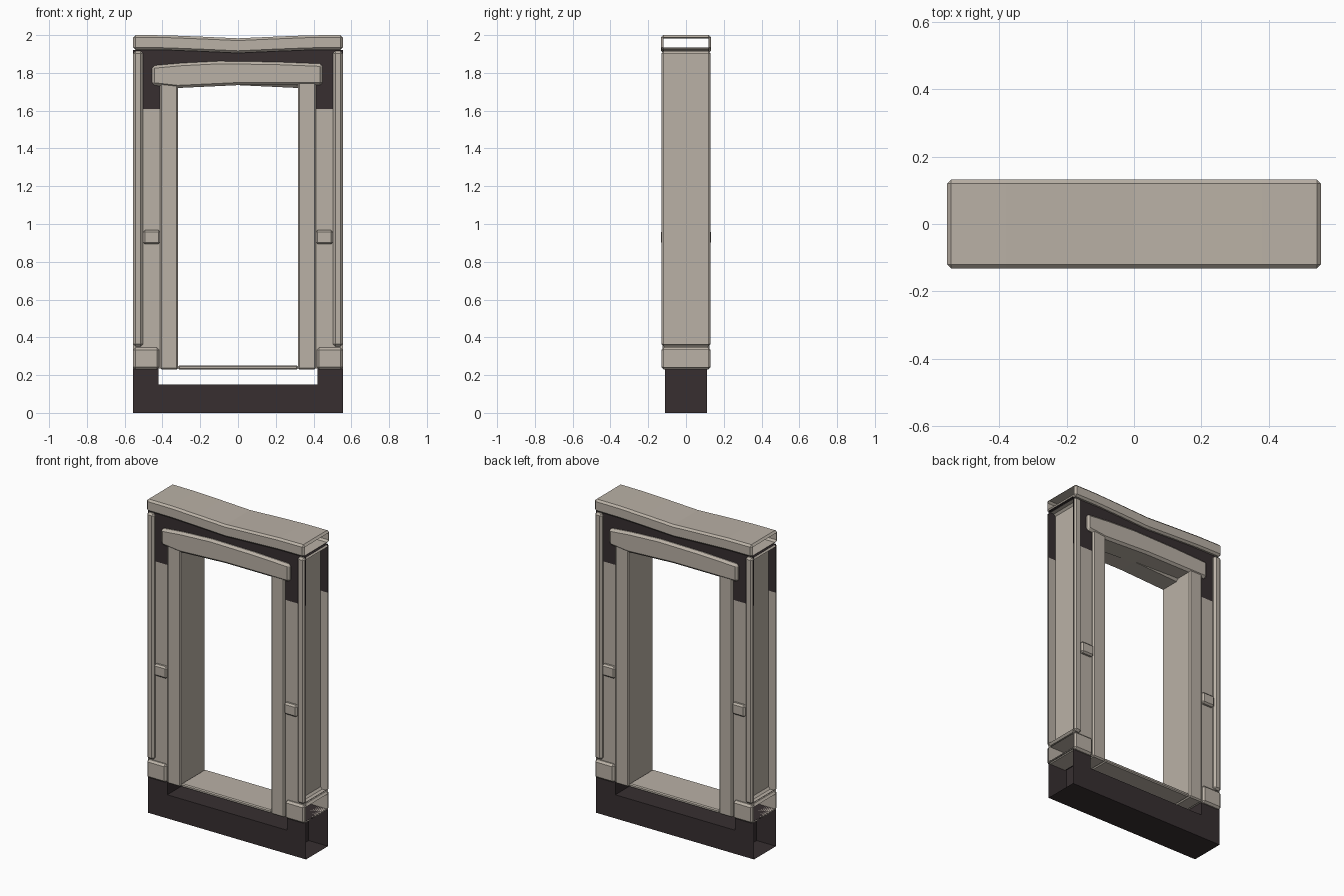
import bpy, bmesh
from mathutils import Vector

default = bpy.data.objects.get("Cube")
if default:
    bpy.data.objects.remove(default, do_unlink=True)


def make_material(name, color):
    mat = bpy.data.materials.new(name)
    mat.use_nodes = True
    mat.diffuse_color = color
    mat.node_tree.nodes["Principled BSDF"].inputs["Base Color"].default_value = color
    return mat


STONE = make_material("pale_stone", (0.49, 0.44, 0.38, 1))
DARK = make_material("dark_stone", (0.038, 0.028, 0.03, 1))

HALF = 0.555    # half width of the whole frame
DEPTH = 0.13    # half depth of the trim
CORE = 0.11     # half depth of wall and base


def prism(name, profile, y0, y1, mat, bevel=0.0, open_ends=False):
    """Extrude an x-z profile along y; optionally leave the outer side ends open."""
    bm = bmesh.new()
    face = bm.faces.new([bm.verts.new((x, y0, z)) for x, z in profile])
    ext = bmesh.ops.extrude_face_region(bm, geom=[face])
    moved = [v for v in ext["geom"] if isinstance(v, bmesh.types.BMVert)]
    bmesh.ops.translate(bm, verts=moved, vec=(0, y1 - y0, 0))
    bmesh.ops.recalc_face_normals(bm, faces=bm.faces)
    if bevel:
        sharp = [e for e in bm.edges if e.calc_face_angle(0) > 0.5]
        bmesh.ops.bevel(bm, geom=sharp, offset=bevel, segments=1,
                        profile=0.5, affect='EDGES')
    if open_ends:
        bm.normal_update()
        ends = [f for f in bm.faces if abs(f.normal.x) > 0.99
                and abs(f.calc_center_median().x) > HALF - 0.002]
        bmesh.ops.delete(bm, geom=ends, context='FACES')
    mesh = bpy.data.meshes.new(name)
    bm.to_mesh(mesh)
    bm.free()
    mesh.materials.append(mat)
    obj = bpy.data.objects.new(name, mesh)
    bpy.context.collection.objects.link(obj)
    return obj


def block(name, x0, x1, z0, z1, half_y, mat, bevel=0.0, open_ends=False, y=0.0):
    return prism(name, [(x0, z0), (x1, z0), (x1, z1), (x0, z1)],
                 y - half_y, y + half_y, mat, bevel, open_ends)


# Base: low middle beam between two taller open-ended feet
block("base_middle", -0.42, 0.42, 0, 0.15, CORE, DARK)

# Wall arch behind the trim, pale below and dark above
wall = prism("wall_arch", [(-HALF, 0.235), (-0.36, 0.235), (-0.36, 1.78), (0.36, 1.78),
                           (0.36, 0.235), (HALF, 0.235), (HALF, 1.92), (-HALF, 1.92)],
             -CORE, CORE, STONE, open_ends=True)
wall.data.materials.append(DARK)
bm = bmesh.new()
bm.from_mesh(wall.data)
bmesh.ops.bisect_plane(bm, geom=bm.verts[:] + bm.edges[:] + bm.faces[:],
                       plane_co=Vector((0, 0, 1.61)), plane_no=Vector((0, 0, 1)))
for f in bm.faces:
    f.material_index = int(f.calc_center_median().z > 1.61)
bm.to_mesh(wall.data)
bm.free()

# Parts repeated on both sides
for side, s in (("left", 1), ("right", -1)):
    def pair(name, inner, outer, *rest, **options):
        x0, x1 = sorted((s * inner, s * outer))
        return block(side + "_" + name, x0, x1, *rest, **options)

    pair("base_foot", 0.42, HALF, 0, 0.235, CORE, DARK, open_ends=True)
    pair("plinth", 0.418, HALF, 0.23, 0.345, DEPTH, STONE, bevel=0.012, open_ends=True)
    pair("outer_strip", 0.503, HALF, 0.352, 1.915, DEPTH, STONE, bevel=0.012, open_ends=True)
    pair("jamb", 0.317, 0.412, 0.23, 1.76, 0.125, STONE, bevel=0.008)
    for face, y in (("front", -0.115), ("back", 0.115)):
        pair(face + "_bracket", 0.412, 0.502, 0.893, 0.967, 0.017, STONE,
             bevel=0.01, y=y)

# Threshold slab
block("threshold", -0.317, 0.317, 0.23, 0.252, 0.12, STONE, bevel=0.006)

# Uneven inner header, with the back half turned around
header_profile = [(-0.455, 1.735), (-0.32, 1.72), (0, 1.735), (0.448, 1.735),
                  (0.448, 1.848), (0.2, 1.858), (-0.1, 1.862), (-0.3, 1.852),
                  (-0.455, 1.838)]
for face, turn in (("front", 1), ("back", -1)):
    prism(face + "_header", [(turn * x, z) for x, z in header_profile],
          -DEPTH * turn, 0.02 * turn, STONE, bevel=0.014)

# Sagging top lintel, open at both ends
sag = [(-HALF, 0), (-0.38, -0.001), (-0.2, -0.008), (0, -0.017),
       (0.2, -0.008), (0.38, -0.001), (HALF, 0)]
prism("top_lintel", [(x, 1.922 + d) for x, d in sag] + [(x, 2 + d) for x, d in reversed(sag)],
      -0.132, 0.132, STONE, bevel=0.012, open_ends=True)
